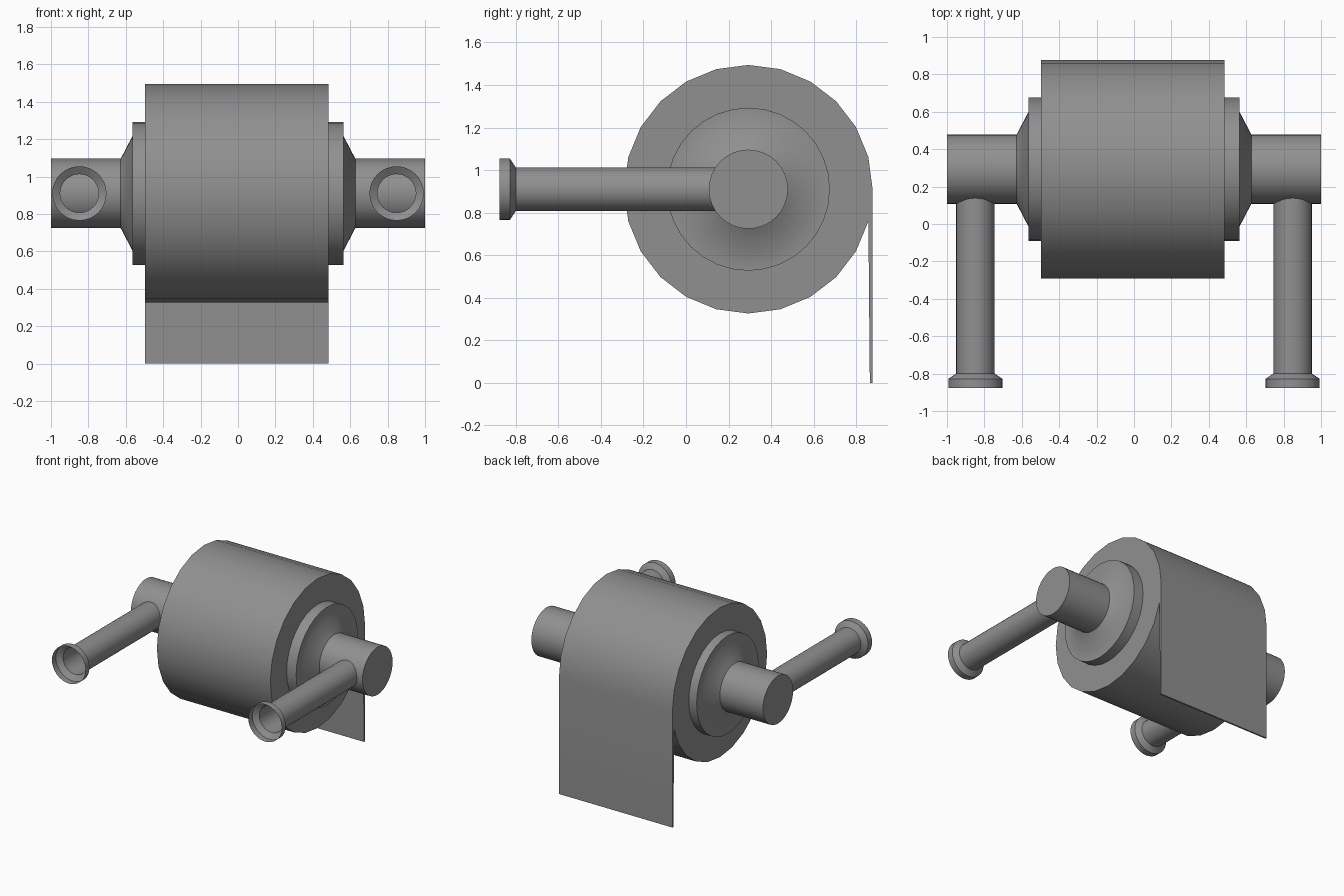
import bpy, bmesh, math
from mathutils import Vector

if "Cube" in bpy.data.objects:
    bpy.data.objects.remove(bpy.data.objects["Cube"])

AXIS_Y, AXIS_Z = 0.293, 0.91   # centre line of the roll

grey = bpy.data.materials.new("dark_grey")
grey.diffuse_color = (0.28, 0.28, 0.28, 1)
grey.use_nodes = True
grey.node_tree.nodes["Principled BSDF"].inputs["Base Color"].default_value = grey.diffuse_color


def finish(name, bm):
    bmesh.ops.recalc_face_normals(bm, faces=bm.faces)
    mesh = bpy.data.meshes.new(name)
    bm.to_mesh(mesh)
    bm.free()
    mesh.materials.append(grey)
    ob = bpy.data.objects.new(name, mesh)
    bpy.context.collection.objects.link(ob)
    bpy.ops.object.select_all(action='DESELECT')
    ob.select_set(True)
    bpy.context.view_layer.objects.active = ob
    bpy.ops.object.shade_smooth_by_angle(angle=math.radians(32))
    return ob


def skin(bm, rings, capped):
    """Join matching rings of vertices with quads, optionally capping the ends."""
    n = len(rings[0])
    for a, b in zip(rings, rings[1:]):
        for i in range(n):
            j = (i + 1) % n
            bm.faces.new((a[i], a[j], b[j], b[i]))
    if capped:
        bm.faces.new(rings[0])
        bm.faces.new(rings[-1])


def lathe(name, profile, centre, along, segments, capped=True):
    """Revolve (distance, radius) points about the 'along' axis ('X' or 'Y')."""
    bm = bmesh.new()
    rings = []
    for d, r in profile:
        ring = []
        for i in range(segments):
            a = 2 * math.pi * i / segments
            c, s = r * math.cos(a), r * math.sin(a)
            p = (d, c, s) if along == 'X' else (c, d, s)
            ring.append(bm.verts.new(Vector(p) + Vector(centre)))
        rings.append(ring)
    skin(bm, rings, capped)
    return finish(name, bm)


# Paper roll with the loose sheet hanging down at the back, one extruded outline
R = 0.584
outline = [(AXIS_Y + R * math.cos(i * math.pi / 12), AXIS_Z + R * math.sin(i * math.pi / 12))
           for i in range(24)]
outline += [(AXIS_Y + R - 0.013, 0), (AXIS_Y + R, 0)]
bm = bmesh.new()
skin(bm, [[bm.verts.new((x, y, z)) for y, z in outline] for x in (-0.497, 0.483)], True)
finish("paper_roll_and_sheet", bm)

# Spool with sloped shoulders, running out into the end rods
half = [(0.565, 0.383), (0.565, 0.305), (0.627, 0.186), (1.0, 0.186)]
spool = [(-d, r) for d, r in reversed(half)] + half
lathe("spool", spool, (0, AXIS_Y, AXIS_Z), 'X', 32)

# Wall arms: open tubes with a flared collar
arm = [(0.2, 0.103), (-0.80, 0.103), (-0.828, 0.145), (-0.877, 0.145)]
for side, x in (("left", -0.848), ("right", 0.848)):
    lathe(side + "_wall_arm", arm, (x, 0, AXIS_Z), 'Y', 32, capped=False)
